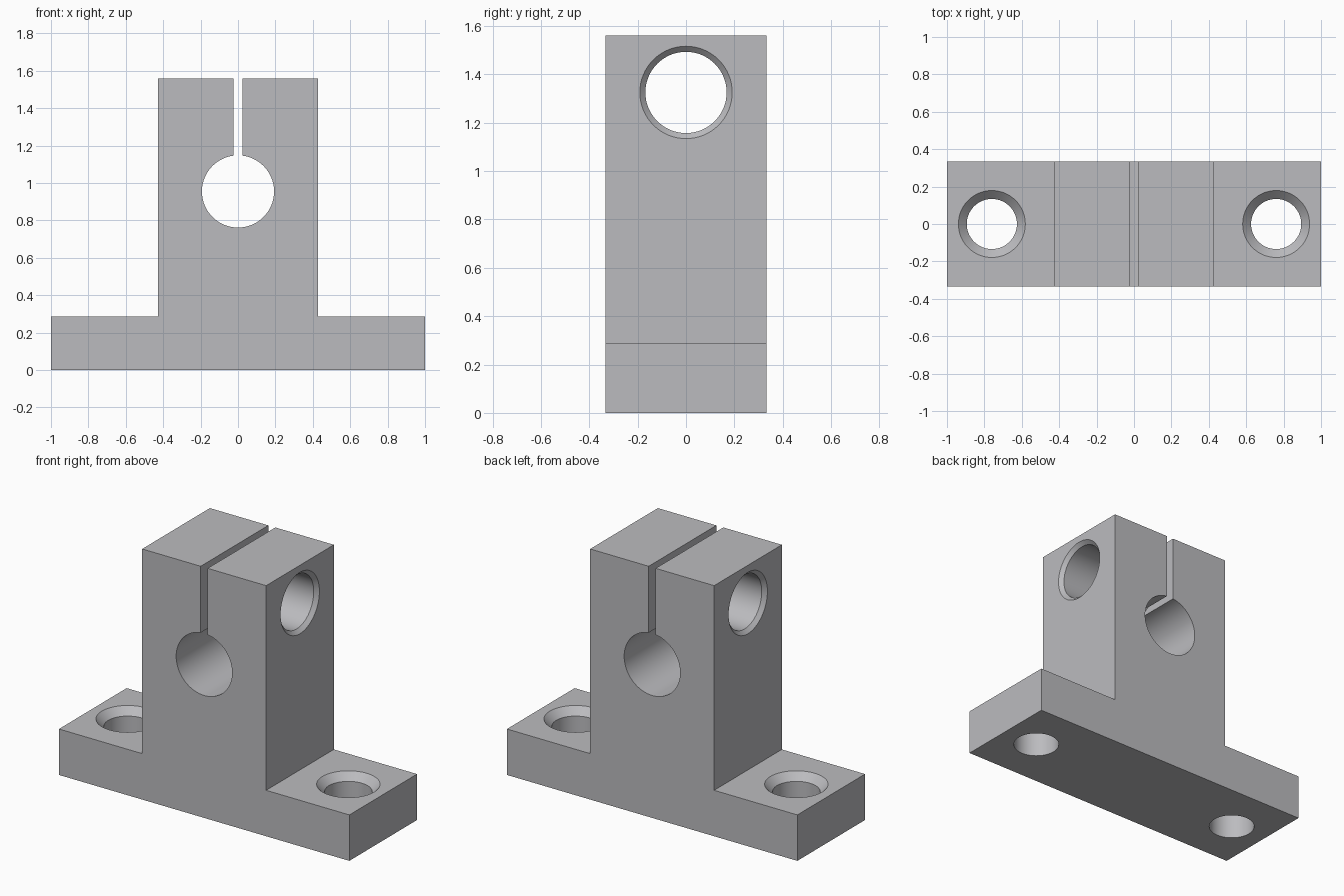
import bpy, bmesh, math
from mathutils import Matrix

if "Cube" in bpy.data.objects:
    bpy.data.objects.remove(bpy.data.objects["Cube"])

HALF_DEPTH = 0.333
BASE_H, TOP_Z = 0.286, 1.56
POST_X, SLOT_X = 0.427, 0.024
BORE_Z, BORE_R = 0.955, 0.193
SEG = 64

metal = bpy.data.materials.new("grey metal")
metal.diffuse_color = (0.50, 0.50, 0.52, 1)
metal.use_nodes = True
metal.node_tree.nodes["Principled BSDF"].inputs["Base Color"].default_value = metal.diffuse_color


def make_object(name, bm):
    bmesh.ops.recalc_face_normals(bm, faces=bm.faces)
    mesh = bpy.data.meshes.new(name)
    bm.to_mesh(mesh)
    bm.free()
    obj = bpy.data.objects.new(name, mesh)
    bpy.context.collection.objects.link(obj)
    return obj


def lathe_cutter(name, rings, matrix):
    """Closed round solid from (radius, height) rings along local z."""
    bm = bmesh.new()
    loops = [[bm.verts.new((r * math.cos(2 * math.pi * i / SEG),
                            r * math.sin(2 * math.pi * i / SEG), h))
              for i in range(SEG)] for r, h in rings]
    for a, b in zip(loops, loops[1:]):
        for i in range(SEG):
            j = (i + 1) % SEG
            bm.faces.new((a[i], a[j], b[j], b[i]))
    bm.faces.new(loops[0])
    bm.faces.new(loops[-1])
    bm.transform(matrix)
    obj = make_object(name, bm)
    obj.hide_render = True
    return obj


# Front outline: foot, post, clamp slot and shaft bore in one loop
start = math.asin(SLOT_X / BORE_R)
bore = []
for i in range(SEG + 1):
    a = start + (2 * math.pi - 2 * start) * i / SEG
    bore.append((BORE_R * math.sin(a), BORE_Z + BORE_R * math.cos(a)))
outline = [(-1, 0), (1, 0), (1, BASE_H), (POST_X, BASE_H), (POST_X, TOP_Z),
           (SLOT_X, TOP_Z)] + bore + [(-SLOT_X, TOP_Z), (-POST_X, TOP_Z),
           (-POST_X, BASE_H), (-1, BASE_H)]
bm = bmesh.new()
face = bm.faces.new([bm.verts.new((x, -HALF_DEPTH, z)) for x, z in outline])
ext = bmesh.ops.extrude_face_region(bm, geom=[face])
bmesh.ops.translate(bm, vec=(0, 2 * HALF_DEPTH, 0),
                    verts=[v for v in ext["geom"] if isinstance(v, bmesh.types.BMVert)])
bracket = make_object("shaft_support_bracket", bm)
bracket.data.materials.append(metal)

# Countersunk mounting holes in the foot
E = 0.02
cutters = [lathe_cutter("mounting_hole_cutter",
                        [(0.134, -0.1), (0.134, BASE_H - 0.045),
                         (0.179 + E, BASE_H + E)],
                        Matrix.Translation((x, 0, 0))) for x in (-0.76, 0.76)]
# Clamp screw hole across the post, chamfered at both ends
cutters.append(lathe_cutter(
    "clamp_hole_cutter",
    [(0.191 + E, -POST_X - E), (0.168, -POST_X + 0.023),
     (0.168, POST_X - 0.023), (0.191 + E, POST_X + E)],
    Matrix.Translation((0, 0, 1.325)) @ Matrix.Rotation(math.pi / 2, 4, 'Y')))

bpy.context.view_layer.objects.active = bracket
bracket.select_set(True)
for cutter in cutters:
    mod = bracket.modifiers.new("hole", 'BOOLEAN')
    mod.operation = 'DIFFERENCE'
    mod.solver = 'EXACT'
    mod.object = cutter
    bpy.ops.object.modifier_apply(modifier=mod.name)
    bpy.data.objects.remove(cutter, do_unlink=True)

# Smooth round walls, crisp machined edges
bpy.ops.object.shade_smooth_by_angle(angle=math.radians(30))
